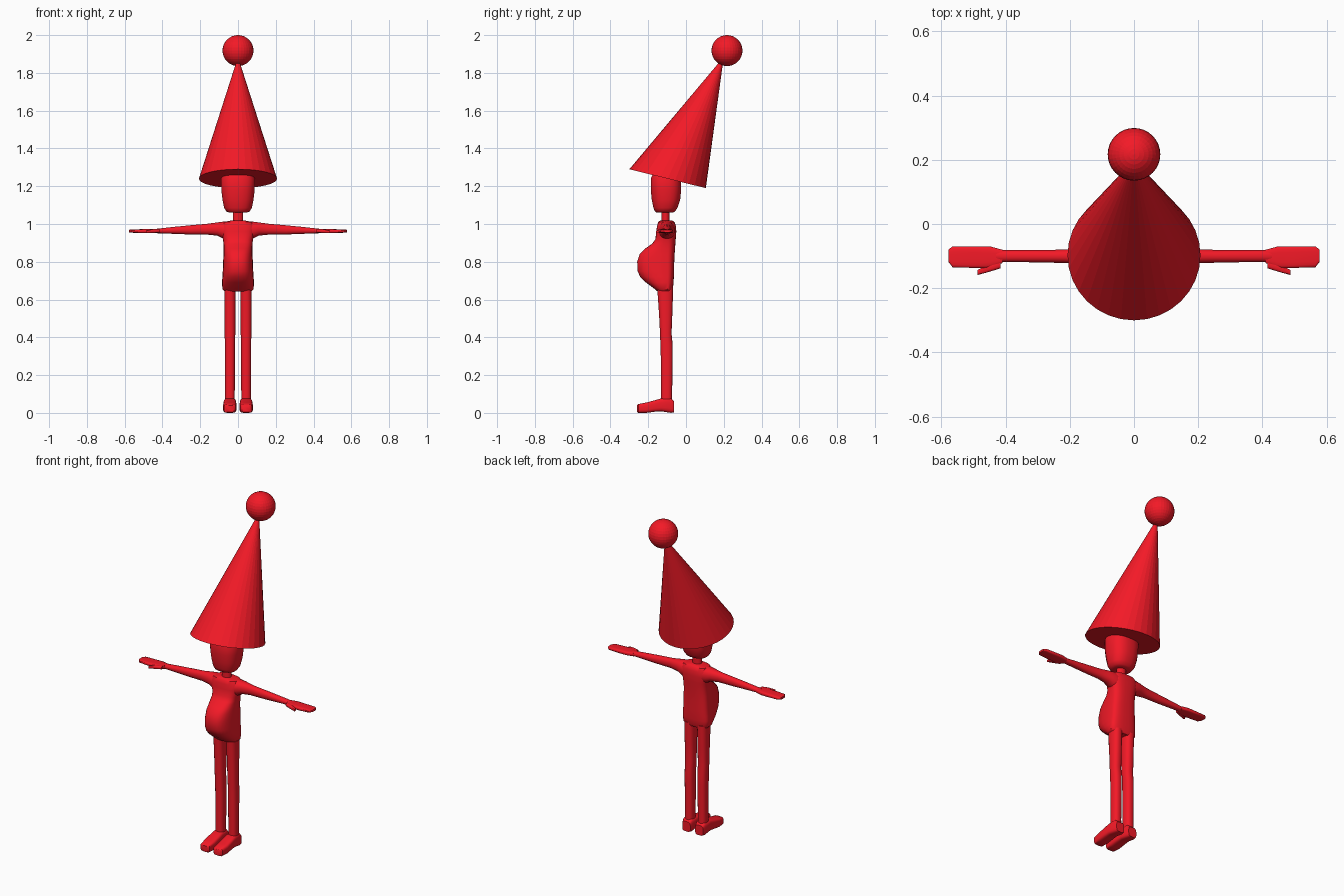
import bpy, bmesh, math
from mathutils import Vector

red = bpy.data.materials.new("red")
red.diffuse_color = (0.9, 0.01, 0.02, 1)


def finish(name, bm, mirror=False, smooth=True):
    bmesh.ops.recalc_face_normals(bm, faces=bm.faces)
    me = bpy.data.meshes.new(name)
    bm.to_mesh(me)
    bm.free()
    ob = bpy.data.objects.new(name, me)
    bpy.context.collection.objects.link(ob)
    me.materials.append(red)
    if mirror:
        ob.modifiers.new("mirror", "MIRROR").use_mirror_merge = False
    if smooth:
        bpy.ops.object.select_all(action="DESELECT")
        ob.select_set(True)
        bpy.context.view_layer.objects.active = ob
        bpy.ops.object.shade_smooth_by_angle(angle=math.radians(40))
    return ob


def loft(name, axis, sections, power=2.5, n=20, split=None, mirror=False):
    """Skin rounded sections (t, a0, a1, b0, b1) along an axis."""
    order = {"x": lambda t, a, b: (t, a, b),
             "y": lambda t, a, b: (a, t, b),
             "z": lambda t, a, b: (a, b, t)}[axis]
    bm = bmesh.new()
    rings = []
    for t, a0, a1, b0, b1 in sections:
        mid = (b0 + b1) / 2 if split is None else split
        ring = []
        for i in range(n):
            ang = 2 * math.pi * (i + 0.5) / n
            c, s = math.cos(ang), math.sin(ang)
            u = math.copysign(abs(c) ** (2 / power), c)
            v = math.copysign(abs(s) ** (2 / power), s)
            a = (a0 + a1) / 2 + u * (a1 - a0) / 2
            b = mid + v * ((b1 - mid) if v > 0 else (mid - b0))
            ring.append(bm.verts.new(order(t, a, b)))
        rings.append(ring)
    for r, q in zip(rings, rings[1:]):
        for i in range(n):
            j = (i + 1) % n
            bm.faces.new((r[i], r[j], q[j], q[i]))
    bm.faces.new(rings[0])
    bm.faces.new(rings[-1])
    return finish(name, bm, mirror)


# hat: slanted cone leaning backwards on a tilted base
bm = bmesh.new()
centre, along = Vector((0, -0.0975, 1.24)), Vector((0, 0.2025, -0.05))
base = []
for i in range(32):
    a = 2 * math.pi * i / 32
    base.append(bm.verts.new(centre + Vector((0.207, 0, 0)) * math.cos(a) + along * math.sin(a)))
tip = bm.verts.new((0, 0.2, 1.885))
for i in range(32):
    bm.faces.new((base[i], base[(i + 1) % 32], tip))
bm.faces.new(base)
finish("hat_cone", bm, smooth=False)

# hat ball
bm = bmesh.new()
bmesh.ops.create_uvsphere(bm, u_segments=32, v_segments=16, radius=0.082)
bmesh.ops.translate(bm, verts=bm.verts, vec=(0, 0.217, 1.918))
finish("hat_ball", bm, smooth=False)

# head and neck
loft("head", "z", [(z, -w, w, f, k) for z, w, f, k in [
    (1.06, 0.045, -0.155, -0.07), (1.066, 0.062, -0.165, -0.058),
    (1.085, 0.074, -0.173, -0.045), (1.13, 0.083, -0.182, -0.03),
    (1.18, 0.089, -0.187, -0.025), (1.24, 0.091, -0.187, -0.025),
    (1.28, 0.075, -0.17, -0.035), (1.31, 0.04, -0.14, -0.06)]])
loft("neck", "z", [(1.0, -0.028, 0.028, -0.13, -0.086),
                   (1.08, -0.028, 0.028, -0.13, -0.086)], power=2)

# torso with round belly
loft("torso", "z", [(z, -w, w, f, k) for z, w, f, k in [
    (0.642, 0.07, -0.15, -0.075), (0.655, 0.083, -0.165, -0.069),
    (0.69, 0.085, -0.212, -0.066), (0.72, 0.083, -0.243, -0.064),
    (0.75, 0.081, -0.257, -0.063), (0.80, 0.079, -0.259, -0.062),
    (0.84, 0.077, -0.246, -0.060), (0.87, 0.076, -0.217, -0.058),
    (0.895, 0.077, -0.180, -0.056), (0.92, 0.080, -0.162, -0.054),
    (0.96, 0.090, -0.158, -0.051), (0.99, 0.090, -0.153, -0.053),
    (1.01, 0.075, -0.148, -0.060), (1.018, 0.04, -0.138, -0.072)]],
    power=2.8, n=28, split=-0.105)

# arms
loft("arm", "x", [
    (0.04, -0.148, -0.058, 0.91, 1.014), (0.08, -0.143, -0.060, 0.922, 1.013),
    (0.11, -0.135, -0.066, 0.938, 1.009), (0.16, -0.124, -0.077, 0.943, 1.002),
    (0.25, -0.121, -0.08, 0.944, 0.994), (0.35, -0.119, -0.081, 0.948, 0.984),
    (0.43, -0.118, -0.081, 0.951, 0.975)], power=2.2, n=16, mirror=True)

# hands and thumbs
loft("hand", "x", [
    (0.41, -0.122, -0.08, 0.951, 0.975), (0.45, -0.138, -0.069, 0.951, 0.974),
    (0.50, -0.137, -0.069, 0.951, 0.973), (0.565, -0.135, -0.069, 0.954, 0.971),
    (0.578, -0.118, -0.08, 0.956, 0.969)], power=4, n=16, mirror=True)
loft("thumb", "x", [
    (0.415, -0.138, -0.112, 0.955, 0.973), (0.45, -0.149, -0.124, 0.952, 0.973),
    (0.487, -0.159, -0.143, 0.951, 0.966)], power=3, n=12, mirror=True)

# legs
loft("leg", "z", [
    (0.04, 0.017, 0.070, -0.132, -0.072), (0.10, 0.017, 0.069, -0.132, -0.073),
    (0.30, 0.015, 0.070, -0.134, -0.070), (0.36, 0.015, 0.070, -0.136, -0.070),
    (0.42, 0.014, 0.071, -0.138, -0.076), (0.52, 0.013, 0.072, -0.143, -0.072),
    (0.66, 0.012, 0.073, -0.153, -0.067)], n=16, mirror=True)

# feet
loft("foot", "y", [
    (-0.259, 0.020, 0.064, 0.004, 0.040), (-0.252, 0.012, 0.074, 0.0, 0.047),
    (-0.21, 0.008, 0.079, 0.0, 0.055), (-0.165, 0.008, 0.078, 0.006, 0.067),
    (-0.13, 0.010, 0.076, 0.008, 0.077), (-0.08, 0.011, 0.075, 0.0, 0.078),
    (-0.064, 0.016, 0.070, 0.002, 0.062)], power=4, mirror=True)
